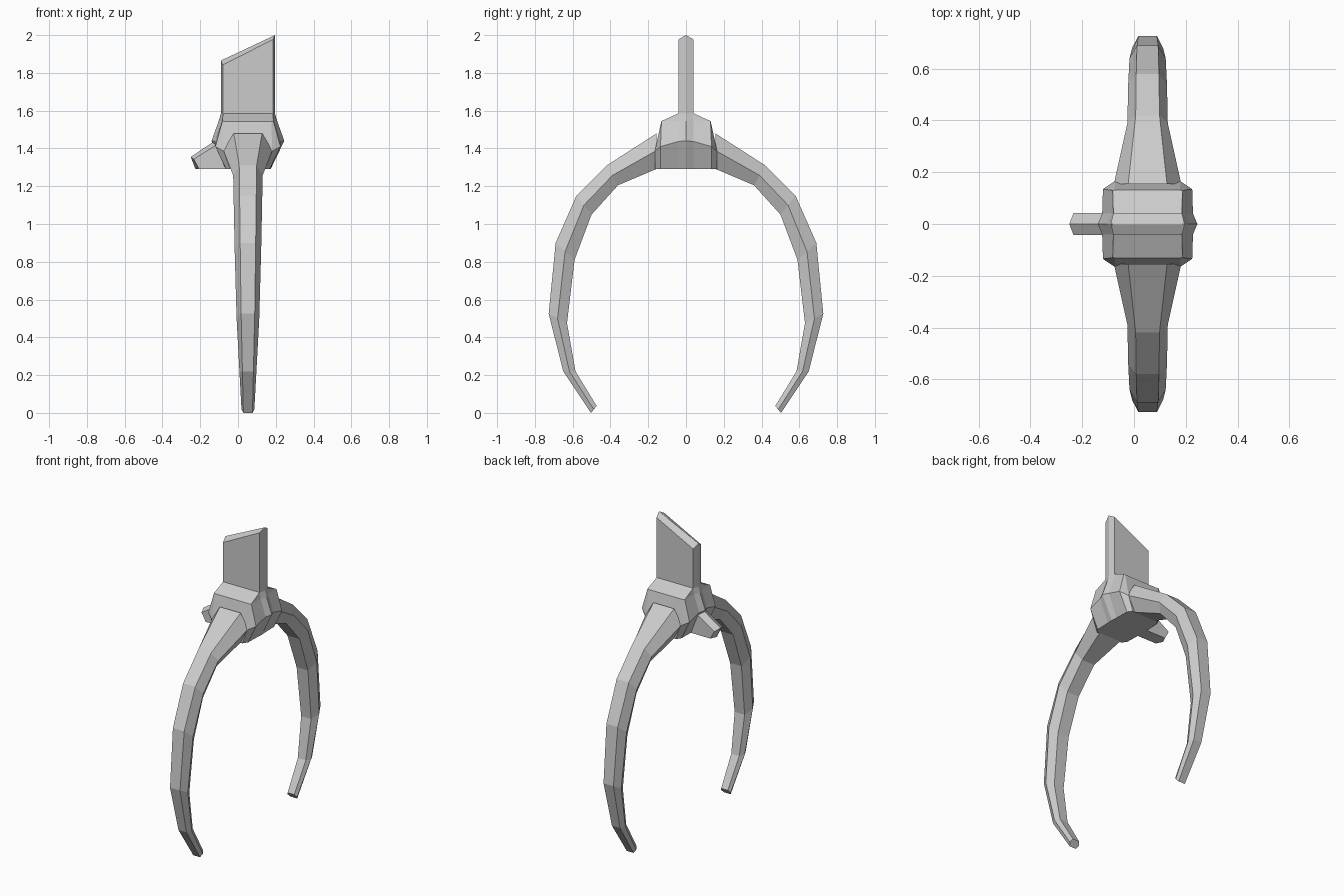
import bpy, bmesh

CX = 0.0525  # centre line of hub, blade and arms in x


def loft(name, rings):
    """Skin closed rings of equal length and cap both ends."""
    bm = bmesh.new()
    rows = [[bm.verts.new(p) for p in ring] for ring in rings]
    n = len(rows[0])
    for a, b in zip(rows, rows[1:]):
        for i in range(n):
            j = (i + 1) % n
            bm.faces.new((a[i], a[j], b[j], b[i]))
    bm.faces.new(rows[0])
    bm.faces.new(rows[-1])
    bmesh.ops.remove_doubles(bm, verts=bm.verts, dist=0.0005)
    bmesh.ops.recalc_face_normals(bm, faces=bm.faces)
    mesh = bpy.data.meshes.new(name)
    bm.to_mesh(mesh)
    bm.free()
    obj = bpy.data.objects.new(name, mesh)
    bpy.context.collection.objects.link(obj)
    return obj


def hub_ring(quarter):
    """Expand a quarter outline (half width, y, z) into a full ring."""
    right = [(CX + w, y, z) for w, y, z in quarter]
    left = [(CX - w, y, z) for w, y, z in reversed(quarter)]
    back = right + left
    return back + [(x, -y, z) for x, y, z in reversed(back[1:-1])]


# Hub: faceted collar, widest in the middle
loft("hub", [hub_ring(q) for q in (
    [(0.12, 0, 1.29), (0.117, 0.04, 1.29), (0.115, 0.135, 1.29), (0.095, 0.165, 1.29)],
    [(0.1925, 0, 1.44), (0.1755, 0.04, 1.437), (0.1725, 0.135, 1.41), (0.1275, 0.165, 1.385)],
    [(0.155, 0, 1.545), (0.14, 0.04, 1.545), (0.135, 0.13, 1.545), (0.125, 0.131, 1.543)],
    [(0.143, 0, 1.585), (0.133, 0.04, 1.585), (0.132, 0.041, 1.585), (0.125, 0.041, 1.585)],
)])


# Blade: flat hexagonal bar with a slanted, bevelled top
def blade_ring(side_y, z_left, z_right, inset=0.0):
    l, r = CX - 0.143, CX + 0.143
    li, ri = CX - 0.133, CX + 0.133
    return [(r, 0, z_right), (ri, side_y, z_right - inset), (li, side_y, z_left - inset),
            (l, 0, z_left), (li, -side_y, z_left - inset), (ri, -side_y, z_right - inset)]


ridge = [(CX + 0.143, 0, 2.0), (CX + 0.133, 0.001, 1.995), (CX - 0.133, 0.001, 1.87),
         (CX - 0.143, 0, 1.865), (CX - 0.133, -0.001, 1.87), (CX + 0.133, -0.001, 1.995)]
loft("blade", [blade_ring(0.04, 1.56, 1.56),
               blade_ring(0.04, 1.865, 2.0, 0.023), ridge])

# Peg: small lever on the left, blunt wedge end
loft("side_peg", [
    [(xt, -y, zt), (xt2, 0, zt2), (xt, y, zt), (xb, y, 1.29), (xb2, 0, 1.29), (xb, -y, 1.29)]
    for xt, zt, xt2, zt2, xb, xb2, y in (
        (-0.05, 1.46, -0.05, 1.49, -0.02, -0.02, 0.042),
        (-0.234, 1.343, -0.25, 1.355, -0.205, -0.225, 0.042))])

# Arms: tapering hexagonal hooks; outer, middle and inner edge plus half widths
stations = [
    ((0.155, 1.48), (0.155, 1.39), (0.155, 1.292), 0.075, 0.13, 0.08),
    ((0.42, 1.31), (0.39, 1.257), (0.36, 1.205), 0.046, 0.078, 0.046),
    ((0.58, 1.15), (0.54, 1.10), (0.50, 1.05), 0.044, 0.075, 0.044),
    ((0.69, 0.90), (0.64, 0.855), (0.59, 0.81), 0.041, 0.070, 0.041),
    ((0.727, 0.525), (0.68, 0.50), (0.63, 0.475), 0.036, 0.060, 0.036),
    ((0.65, 0.22), (0.617, 0.22), (0.585, 0.22), 0.029, 0.045, 0.029),
    ((0.50, 0.0), (0.517, 0.018), (0.474, 0.04), 0.024, 0.034, 0.024),
]
# Square off the hook tip
stations[-1] = ((0.503, 0.0), (0.488, 0.018), (0.473, 0.037), 0.024, 0.034, 0.024)
sections = []
for outer, mid, inner, wo, wm, wi in stations:
    sections.append([(CX + w, y, z) for w, (y, z) in (
        (-wo, outer), (wo, outer), (wm, mid), (wi, inner), (-wi, inner), (-wm, mid))])
arms = loft("hook_arms", sections)
mirror = arms.modifiers.new("Mirror", 'MIRROR')
mirror.use_axis = (False, True, False)
mirror.use_mirror_merge = False
